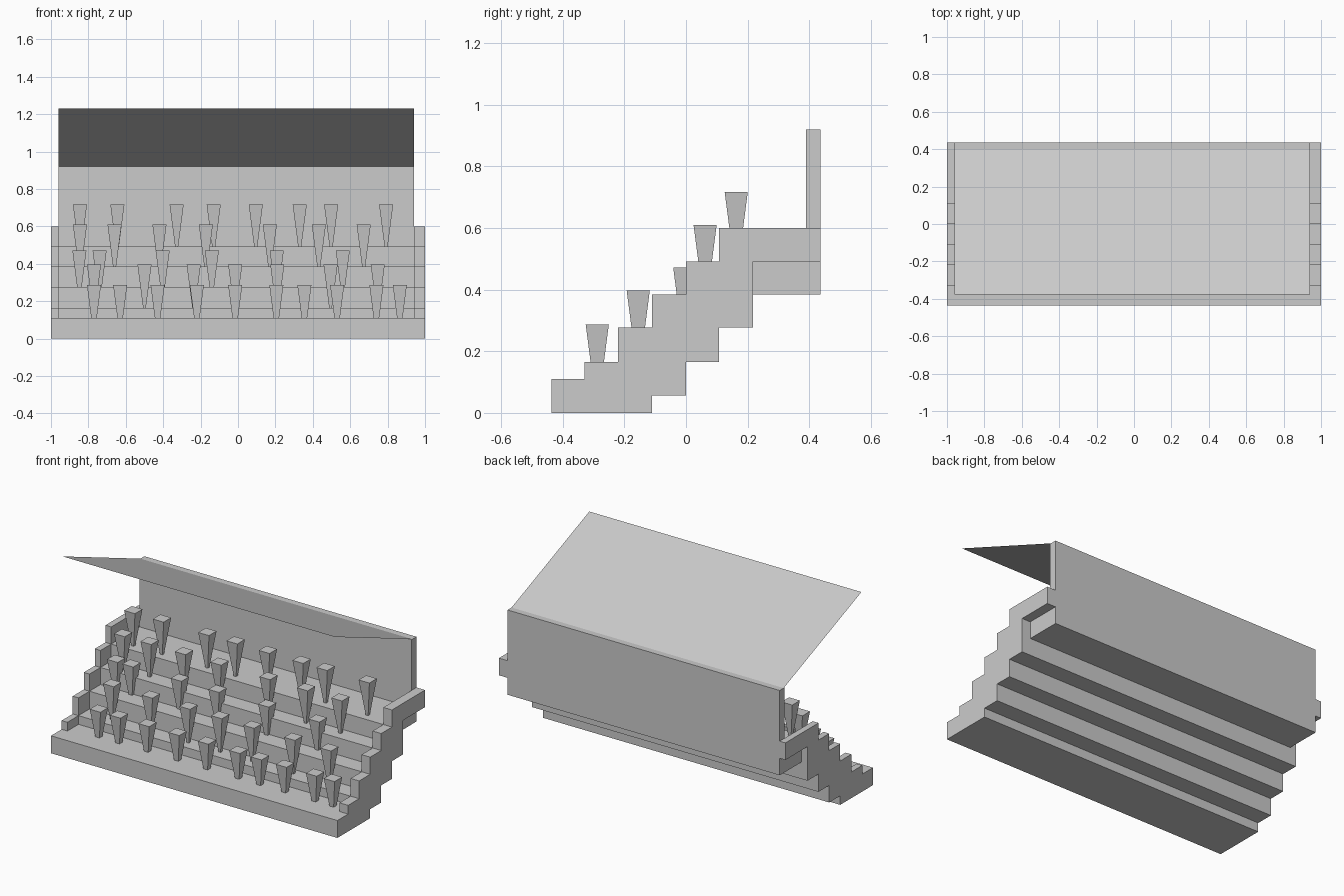
import bpy, bmesh

XL, XR = -0.96, 0.94  # inner faces of the two end walls


def mesh_object(name, verts, faces, fix=True):
    me = bpy.data.meshes.new(name)
    me.from_pydata(verts, [], faces)
    if fix:
        bm = bmesh.new()
        bm.from_mesh(me)
        bmesh.ops.recalc_face_normals(bm, faces=bm.faces)
        bm.to_mesh(me)
        bm.free()
    ob = bpy.data.objects.new(name, me)
    bpy.context.collection.objects.link(ob)
    return ob


def extrude_profile(name, yz, x0, x1):
    """Extrude a closed (y, z) profile along x."""
    n = len(yz)
    verts = [(x, y, z) for x in (x0, x1) for y, z in yz]
    faces = [tuple(range(n)), tuple(range(n, 2 * n))]
    faces += [(i, (i + 1) % n, n + (i + 1) % n, n + i) for i in range(n)]
    return mesh_object(name, verts, faces)


# stepped underside, front to back, shared by terrace and end walls
under = [(-0.437, 0), (-0.11, 0), (-0.11, 0.057), (0, 0.057), (0, 0.165),
         (0.107, 0.165), (0.107, 0.277), (0.217, 0.277)]

# seating terrace
terrace_top = [(0.437, 0.385), (0.437, 0.492), (0.107, 0.492), (0.107, 0.385),
               (0, 0.385), (0, 0.277), (-0.11, 0.277), (-0.11, 0.165),
               (-0.22, 0.165), (-0.22, 0.11), (-0.437, 0.11)]
extrude_profile("terrace", under + [(0.217, 0.385)] + terrace_top, XL, XR)

# end walls, one step higher than the terrace
wall_top = [(0.217, 0.492), (0.437, 0.492), (0.437, 0.6), (0.107, 0.6),
            (0.107, 0.492), (0, 0.492), (0, 0.385), (-0.11, 0.385),
            (-0.11, 0.277), (-0.22, 0.277), (-0.22, 0.165), (-0.33, 0.165),
            (-0.33, 0.11), (-0.437, 0.11)]
extrude_profile("left_end_wall", under + wall_top, -1, XL)
extrude_profile("right_end_wall", under + wall_top, XR, 1)

# back wall
extrude_profile("back_wall", [(0.39, 0.492), (0.437, 0.492), (0.437, 0.92), (0.39, 0.92)], XL, XR)

# thin sloping roof sheet
mesh_object("roof", [(XL, -0.378, 1.23), (XR, -0.378, 1.23), (XR, 0.397, 0.92), (XL, 0.397, 0.92)],
            [(0, 1, 2, 3)], fix=False)

# spectators: tapered square pegs, (y, tread z, top z, x positions)
rows = [
    (-0.288, 0.11, 0.287, (-0.77, -0.63, -0.43, -0.22, -0.015, 0.205, 0.355, 0.53, 0.74, 0.865)),
    (-0.155, 0.165, 0.397, (-0.77, -0.5, -0.237, -0.015, 0.21, 0.495, 0.747)),
    (-0.004, 0.277, 0.472, (-0.848, -0.74, -0.403, -0.14, 0.207, 0.56)),
    (0.062, 0.385, 0.61, (-0.845, -0.66, -0.42, -0.172, 0.17, 0.432, 0.672)),
    (0.163, 0.492, 0.717, (-0.845, -0.645, -0.328, -0.13, 0.095, 0.33, 0.498, 0.792)),
]
corners = [(-1, -1), (1, -1), (1, 1), (-1, 1)]
for r, (y, z0, z1, xs) in enumerate(rows, 1):
    verts, faces = [], []
    foot = (0.075 - 0.26 * (z1 - z0)) / 2
    for x in xs:
        b = len(verts)
        verts += [(x + sx * h, y + sy * h, z) for h, z in ((foot, z0), (0.0375, z1)) for sx, sy in corners]
        faces += [(b + 3, b + 2, b + 1, b), (b + 4, b + 5, b + 6, b + 7)]
        faces += [(b + i, b + (i + 1) % 4, b + 4 + (i + 1) % 4, b + 4 + i) for i in range(4)]
    mesh_object(f"spectators_row_{r}", verts, faces)
